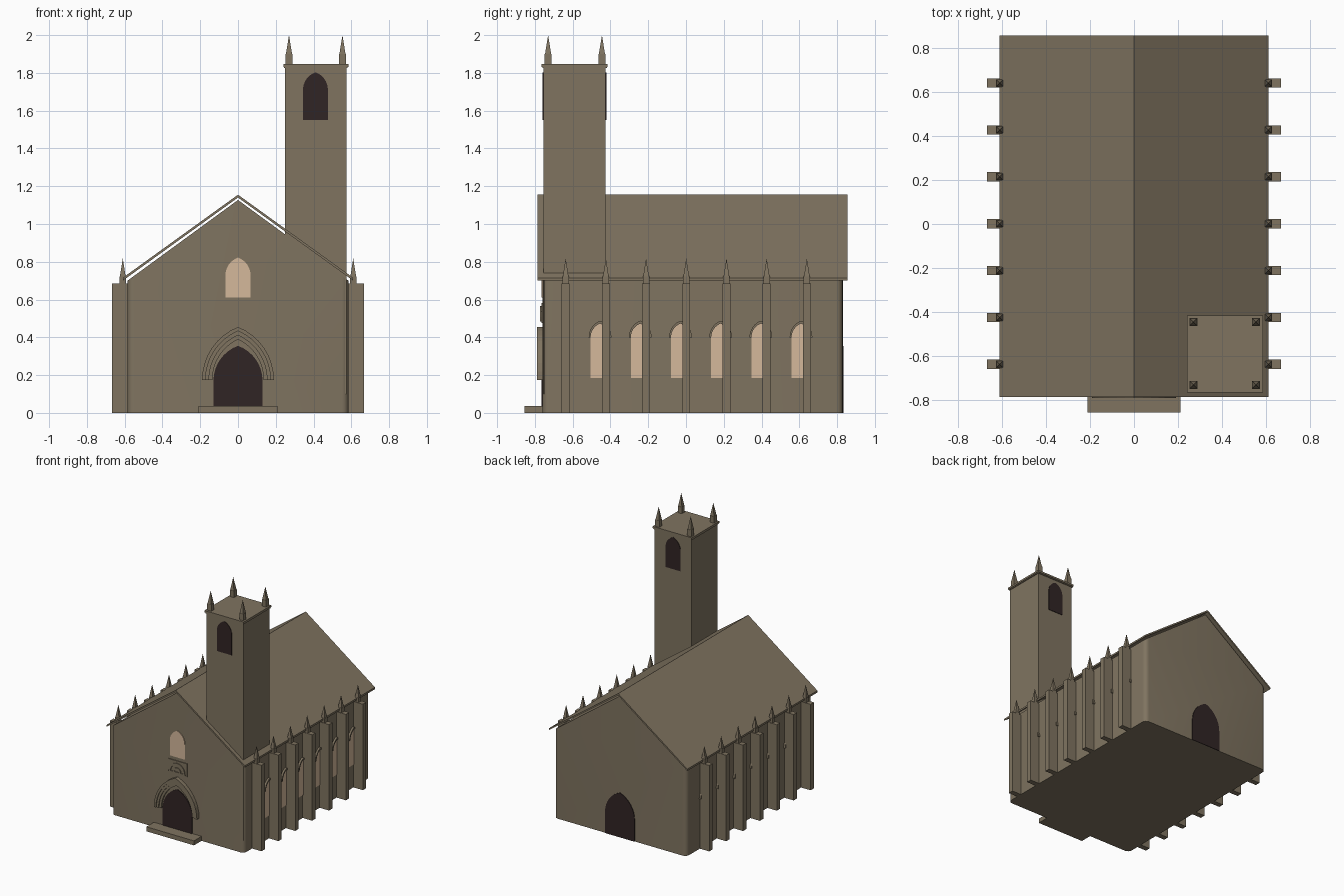
import bpy, bmesh, math

cube = bpy.data.objects.get("Cube")
if cube:
    bpy.data.objects.remove(cube)


def material(name, rgb):
    m = bpy.data.materials.new(name)
    m.use_nodes = True
    m.diffuse_color = (*rgb, 1)
    m.node_tree.nodes["Principled BSDF"].inputs["Base Color"].default_value = (*rgb, 1)
    return m


STONE = material("stone", (0.215, 0.175, 0.118))
DARK = material("dark_opening", (0.03, 0.018, 0.018))
GLASS = material("warm_window", (0.66, 0.48, 0.33))


def finish(name, bm, mat, mirror=False):
    bmesh.ops.recalc_face_normals(bm, faces=bm.faces)
    me = bpy.data.meshes.new(name)
    bm.to_mesh(me)
    bm.free()
    me.materials.append(mat)
    ob = bpy.data.objects.new(name, me)
    bpy.context.collection.objects.link(ob)
    if mirror:
        ob.modifiers.new("Mirror", 'MIRROR')
    return ob


def add_prism(bm, pts, axis, a, b):
    """Extrude a 2D outline along x or y from a to b."""
    place = (lambda u, v, t: (u, t, v)) if axis == 'y' else (lambda u, v, t: (t, u, v))
    face = bm.faces.new([bm.verts.new(place(u, v, a)) for u, v in pts])
    new = bmesh.ops.extrude_face_region(bm, geom=[face], use_keep_orig=True)["geom"]
    shift = (0, b - a, 0) if axis == 'y' else (b - a, 0, 0)
    bmesh.ops.translate(bm, verts=[g for g in new if isinstance(g, bmesh.types.BMVert)], vec=shift)


def prism(name, pts, axis, a, b, mat=STONE, mirror=False):
    bm = bmesh.new()
    add_prism(bm, pts, axis, a, b)
    return finish(name, bm, mat, mirror)


def rect(u0, u1, v0, v1):
    return [(u0, v0), (u1, v0), (u1, v1), (u0, v1)]


def box(name, x0, x1, y0, y1, z0, z1, mirror=False):
    return prism(name, rect(x0, x1, z0, z1), 'y', y0, y1, STONE, mirror)


def arch(c, w, spring, apex, n=8):
    """Pointed arch curve from the right springing over the apex to the left."""
    h = apex - spring
    r = (w * w + h * h) / (2 * w)
    end = math.atan2(h, r - w)
    half = [(w - r + r * math.cos(end * i / n), spring + r * math.sin(end * i / n)) for i in range(n + 1)]
    return [(c + u, v) for u, v in half] + [(c - u, v) for u, v in reversed(half[:-1])]


def opening(c, w, base, spring, apex):
    return [(c - w, base), (c + w, base)] + arch(c, w, spring, apex)


def band(outer, inner):
    return outer + inner[::-1]


def pinnacle(name, x, y, z0, z1, z2, half=0.018, mirror=False):
    box(name + "_block", x - half, x + half, y - half, y + half, z0, z1, mirror)
    bm = bmesh.new()
    tip = bm.verts.new((x, y, z2))
    s = half * 0.9
    base = [bm.verts.new((x + i * s, y + j * s, z1)) for i, j in ((-1, -1), (1, -1), (1, 1), (-1, 1))]
    bm.faces.new(base)
    for i in range(4):
        bm.faces.new((base[i], base[(i + 1) % 4], tip))
    finish(name + "_spire", bm, STONE, mirror)


FRONT, BACK, SIDE = -0.76, 0.83, 0.585

# Nave with gables and rounded vertical corners
bm = bmesh.new()
add_prism(bm, [(-SIDE, 0), (SIDE, 0), (SIDE, 0.7), (0, 1.127), (-SIDE, 0.7)], 'y', FRONT, BACK)
corners = [e for e in bm.edges if abs(e.verts[0].co.z - e.verts[1].co.z) > 0.6
           and abs(e.verts[0].co.x - e.verts[1].co.x) < 0.01]
bmesh.ops.bevel(bm, geom=corners, offset=0.035, segments=4, profile=0.5, affect='EDGES')
nave = finish("nave", bm, STONE)
bpy.context.view_layer.objects.active = nave
nave.select_set(True)
bpy.ops.object.shade_smooth_by_angle(angle=math.radians(35))

# Thin pitched roof
prism("roof", [(-0.61, 0.7), (0, 1.14), (0.61, 0.7), (0.61, 0.715), (0, 1.155), (-0.61, 0.715)],
      'y', -0.785, 0.855)

# Bell tower with cap, openings and corner pinnacles
box("tower", 0.25, 0.575, -0.755, -0.425, 0.1, 1.83)
box("tower_cap_lower", 0.244, 0.581, -0.761, -0.419, 1.825, 1.832)
box("tower_cap", 0.24, 0.585, -0.765, -0.415, 1.832, 1.847)
belfry = opening(0.41, 0.066, 1.55, 1.71, 1.803)
prism("belfry_opening_front", belfry, 'y', -0.759, -0.753, DARK)
prism("belfry_opening_back", belfry, 'y', -0.427, -0.421, DARK)
for x in (0.27, 0.553):
    for y in (-0.73, -0.445):
        pinnacle("tower_pinnacle", x, y, 1.847, 1.9, 2.0)

# Doors, stepped door arch and front step
door = opening(0, 0.13, 0, 0.17, 0.355)
prism("front_door", door, 'y', FRONT - 0.005, FRONT + 0.002, DARK)
prism("back_door", door, 'y', BACK - 0.002, BACK + 0.005, DARK)
for i in range(3):
    outer = arch(0, 0.19 - 0.018 * i, 0.175, 0.455 - 0.022 * i)
    inner = arch(0, 0.172 - 0.018 * i, 0.175, 0.433 - 0.022 * i)
    prism("door_arch_band", band(outer, inner), 'y', FRONT - 0.03 + 0.008 * i, FRONT + 0.01)
box("front_step", -0.21, 0.21, -0.855, FRONT + 0.01, 0, 0.036)

# Gable window and carved relief below it
prism("gable_window", opening(0, 0.066, 0.61, 0.73, 0.822), 'y', FRONT - 0.005, FRONT + 0.002, GLASS)
prism("relief_frame", rect(-0.08, 0.085, 0.475, 0.582), 'y', FRONT - 0.006, FRONT + 0.005)
for r in (0.07, 0.035):
    prism("relief_scallop", band(arch(0, r, 0.495, 0.495 + r), arch(0, r - 0.015, 0.495, 0.48 + r)),
          'y', FRONT - 0.012, FRONT)
box("relief_sill", -0.075, 0.075, FRONT - 0.012, FRONT, 0.484, 0.495)

# Buttresses with pinnacles down both sides
for i in range(7):
    y = -0.637 + 0.2128 * i
    box("buttress", SIDE - 0.02, 0.668, y - 0.021, y + 0.021, 0, 0.685, True)
    pinnacle("buttress_pinnacle", 0.61, y, 0.68, 0.722, 0.818, 0.017, True)

# Side windows with hood mouldings
for i in range(6):
    c = -0.455 + 0.2128 * i
    prism("side_window", opening(c, 0.05, 0.185, 0.4, 0.473), 'x', SIDE - 0.002, SIDE + 0.005, GLASS, True)
    prism("window_hood", band(arch(c, 0.06, 0.4, 0.488), arch(c, 0.05, 0.4, 0.473)),
          'x', SIDE - 0.002, SIDE + 0.015, STONE, True)
